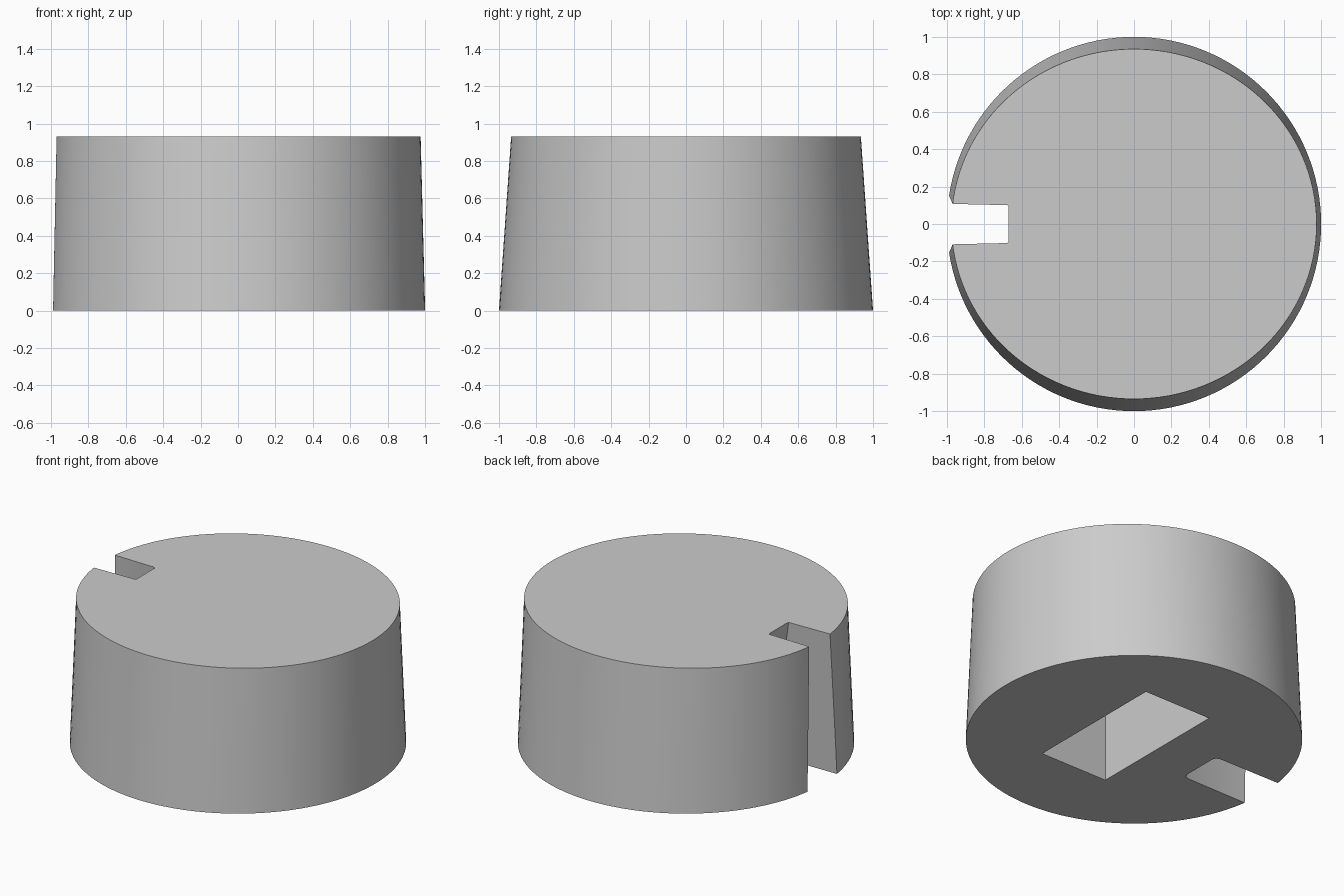
import bpy, bmesh, math

cube = bpy.data.objects.get("Cube")
if cube:
    bpy.data.objects.remove(cube, do_unlink=True)

HEIGHT = 0.93

grey = bpy.data.materials.new("plain grey")
grey.use_nodes = True
colour = (0.6, 0.6, 0.6, 1)
grey.diffuse_color = colour
grey.node_tree.nodes["Principled BSDF"].inputs["Base Color"].default_value = colour


def loft(name, bottom, top, z0, z1):
    """Closed solid between two outlines with equal point counts."""
    bm = bmesh.new()
    low = [bm.verts.new((x, y, z0)) for x, y in bottom]
    high = [bm.verts.new((x, y, z1)) for x, y in top]
    n = len(low)
    for i in range(n):
        j = (i + 1) % n
        bm.faces.new((low[i], low[j], high[j], high[i]))
    bm.faces.new(low[::-1])
    bm.faces.new(high)
    bmesh.ops.recalc_face_normals(bm, faces=bm.faces)
    mesh = bpy.data.meshes.new(name)
    bm.to_mesh(mesh)
    bm.free()
    mesh.materials.append(grey)
    obj = bpy.data.objects.new(name, mesh)
    bpy.context.collection.objects.link(obj)
    return obj


def ellipse(rx, ry, n=128):
    return [(rx * math.cos(2 * math.pi * i / n), ry * math.sin(2 * math.pi * i / n))
            for i in range(n)]


def mirrored(half):
    return half + [(x, -y) for x, y in reversed(half)]


def cut(target, cutter):
    mod = target.modifiers.new(cutter.name, 'BOOLEAN')
    mod.operation = 'DIFFERENCE'
    mod.solver = 'EXACT'
    mod.object = cutter
    bpy.context.view_layer.objects.active = target
    bpy.ops.object.modifier_apply(modifier=mod.name)
    bpy.data.objects.remove(cutter, do_unlink=True)


# Body: round base tapering to a slightly narrower oval top
body = loft("body", ellipse(1, 1), ellipse(0.976, 0.935), 0, HEIGHT)

# Drafted side slot, wider and deeper at the base
slot_low = mirrored([(-1.3, 0.155), (-0.545, 0.15), (-0.52, 0.142), (-0.51, 0.12)])
slot_high = mirrored([(-1.3, 0.115), (-0.685, 0.102), (-0.675, 0.1), (-0.67, 0.092)])


def blend(t):
    return [(a[0] + (b[0] - a[0]) * t, a[1] + (b[1] - a[1]) * t)
            for a, b in zip(slot_low, slot_high)]


cut(body, loft("slot_cutter", blend(-0.1), blend(1.1), -0.1 * HEIGHT, 1.1 * HEIGHT))

# Rectangular pocket in the underside
pocket = mirrored([(-0.18, 0.48), (0.31, 0.48)])
cut(body, loft("pocket_cutter", pocket, pocket, -0.1, 0.65))

# Smooth sides with sharp rims
bpy.ops.object.select_all(action='DESELECT')
body.select_set(True)
bpy.context.view_layer.objects.active = body
bpy.ops.object.shade_smooth_by_angle(angle=math.radians(30))
